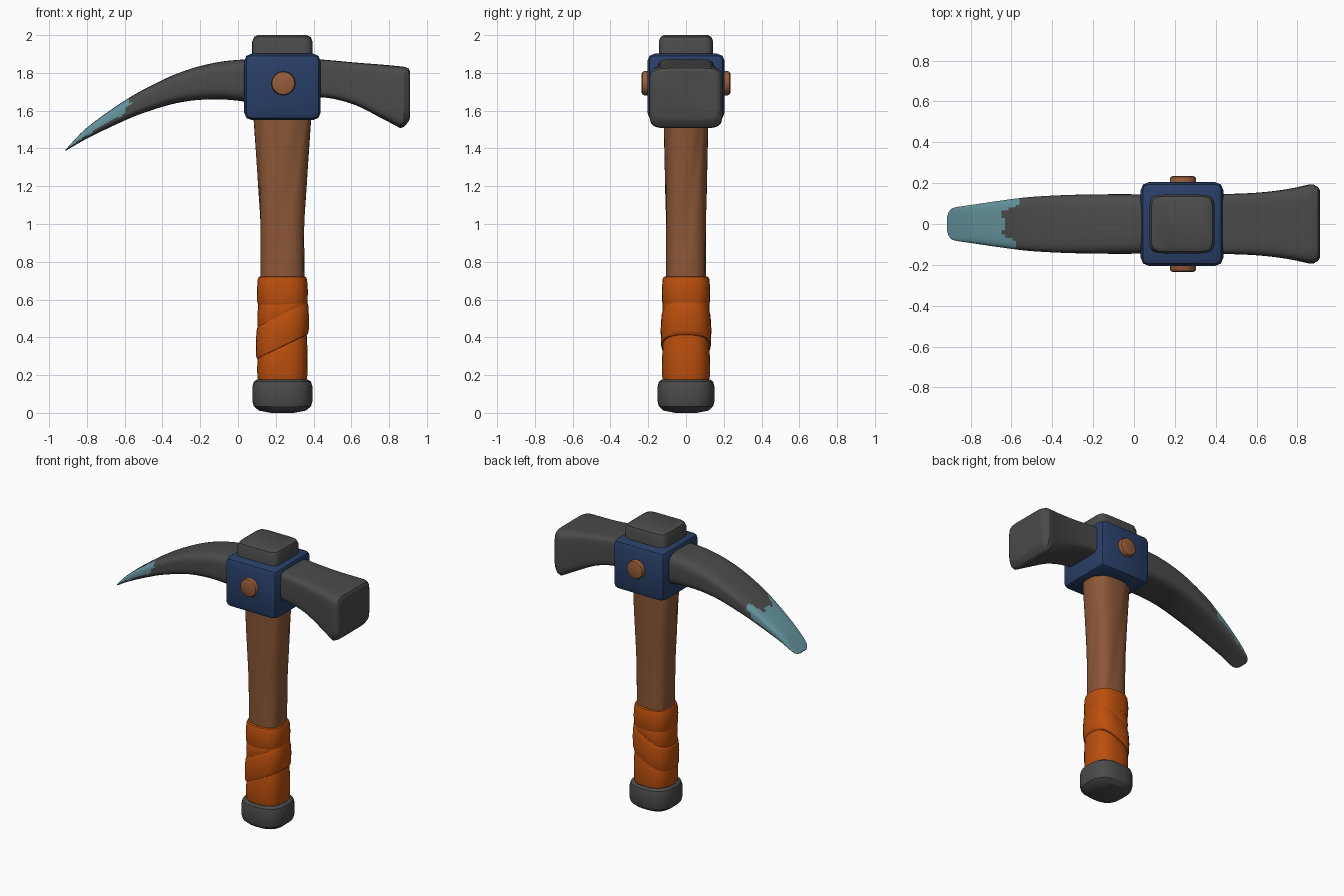
import bpy, bmesh, math
from mathutils import Vector, Matrix

cube = bpy.data.objects.get("Cube")
if cube:
    bpy.data.objects.remove(cube, do_unlink=True)

CX = 0.235  # handle axis


def material(name, rgb):
    m = bpy.data.materials.new(name)
    m.use_nodes = True
    m.diffuse_color = (*rgb, 1)
    m.node_tree.nodes["Principled BSDF"].inputs["Base Color"].default_value = (*rgb, 1)
    return m


IRON = material("dark iron", (0.07, 0.07, 0.07))
TEAL = material("pale teal edge", (0.13, 0.30, 0.345))
BLUE = material("navy blue", (0.022, 0.05, 0.14))
WOOD = material("brown wood", (0.26, 0.095, 0.038))
PEG = material("peg wood", (0.31, 0.11, 0.042))
WRAP = material("orange leather", (0.50, 0.078, 0.004))


def finish(name, bm, mats, angle=35, rule=None):
    bmesh.ops.recalc_face_normals(bm, faces=bm.faces)
    if rule:
        for f in bm.faces:
            f.material_index = int(rule(f.calc_center_median(), f.normal))
    me = bpy.data.meshes.new(name)
    bm.to_mesh(me)
    bm.free()
    ob = bpy.data.objects.new(name, me)
    bpy.context.collection.objects.link(ob)
    for m in mats:
        me.materials.append(m)
    bpy.ops.object.select_all(action="DESELECT")
    ob.select_set(True)
    bpy.context.view_layer.objects.active = ob
    bpy.ops.object.shade_smooth_by_angle(angle=math.radians(angle))
    return ob


def rounded(n, p):
    """Unit rounded-square outline; a higher p is squarer."""
    out = []
    for i in range(n):
        a = math.tau * (i + 0.5) / n
        c, s = math.cos(a), math.sin(a)
        out.append((math.copysign(abs(c) ** (2 / p), c), math.copysign(abs(s) ** (2 / p), s)))
    return out


def ring_x(x, lo, hi, half, p=4, n=32):
    mid, h = (lo + hi) / 2, (hi - lo) / 2
    return [Vector((x, half * u, mid + h * v)) for u, v in rounded(n, p)]


def ring_z(z, hx, hy, p=2.6, n=32, tilt=0):
    return [Vector((CX + hx * u, hy * v, z + tilt * hx * u)) for u, v in rounded(n, p)]


def loft(rings):
    bm = bmesh.new()
    vs = [[bm.verts.new(co) for co in r] for r in rings]
    n = len(vs[0])
    for a, b in zip(vs, vs[1:]):
        for i in range(n):
            j = (i + 1) % n
            bm.faces.new((a[i], a[j], b[j], b[i]))
    bm.faces.new(vs[0])
    bm.faces.new(vs[-1])
    return bm


def spline(keys, steps):
    """Smooth interpolation through rows of numbers."""
    out = []
    for i in range(len(keys) - 1):
        p0, p1, p2, p3 = (keys[max(0, min(len(keys) - 1, i + k))] for k in (-1, 0, 1, 2))
        for s in range(steps):
            t = s / steps
            out.append([0.5 * (2 * b + (c - a) * t + (2 * a - 5 * b + 4 * c - d) * t * t
                               + (3 * b - a - 3 * c + d) * t ** 3)
                        for a, b, c, d in zip(p0, p1, p2, p3)])
    return out + [list(keys[-1])]


# Curved pick blade: x, bottom, top, half width
pick = spline([(0.1, 1.64, 1.875, 0.145), (-0.1, 1.66, 1.858, 0.146), (-0.3, 1.645, 1.805, 0.143),
               (-0.5, 1.588, 1.712, 0.133), (-0.65, 1.525, 1.62, 0.115),
               (-0.8, 1.452, 1.51, 0.093), (-0.88, 1.407, 1.43, 0.08),
               (-0.905, 1.392, 1.402, 0.062), (-0.915, 1.388, 1.393, 0.035)], 8)


def worn_tip(c, normal):
    row = min(pick, key=lambda r: abs(r[0] - c.x))
    height = (c.z - row[1]) / (row[2] - row[1])
    edge = -0.65 + 0.11 * (c.y / 0.13) ** 2 + 0.02 * math.sin(70 * c.y + 1)
    return c.x < edge and height > 0.3 + max(0, (c.x + 0.62) * 6)


finish("pick_blade", loft([ring_x(*r, n=48) for r in pick]), [IRON, TEAL], 40, worn_tip)

# Flared hammer head with a chamfered striking face
hammer = spline([(0.35, 1.672, 1.878, 0.148), (0.48, 1.667, 1.868, 0.148), (0.62, 1.63, 1.855, 0.155),
                 (0.75, 1.565, 1.845, 0.171), (0.86, 1.507, 1.835, 0.194)], 4)
hammer += [(0.88, 1.515, 1.832, 0.194), (0.902, 1.54, 1.825, 0.18), (0.91, 1.56, 1.81, 0.167)]
finish("hammer_head", loft([ring_x(*r, p=7) for r in hammer]), [IRON], 25)

# Socket block, with worn upper front corners
bm = bmesh.new()
bmesh.ops.create_cube(bm, size=1, matrix=Matrix.Translation((CX, 0, 1.726))
                      @ Matrix.Diagonal((0.405, 0.41, 0.352, 1)))
bmesh.ops.bevel(bm, geom=bm.edges[:], offset=0.04, segments=2, affect="EDGES", profile=0.5)
finish("socket_block", bm, [BLUE, TEAL], 30,
       lambda c, n: c.y < 0 and min(abs(n.x), abs(n.y), n.z) > 0.45)

# Top cap
finish("top_cap", loft([ring_z(z, h, h * 0.9, 7) for z, h in
                        ((1.86, 0.16), (1.965, 0.16), (1.99, 0.15), (2.0, 0.13))]), [IRON], 30)

# Peg running through the block
bm = bmesh.new()
bmesh.ops.create_cone(bm, cap_ends=True, segments=16, radius1=0.064, radius2=0.064, depth=0.47,
                      matrix=Matrix.Translation((CX + 0.005, 0, 1.745)) @ Matrix.Rotation(math.pi / 2, 4, "X"))
rims = [e for e in bm.edges if any(len(f.verts) > 4 for f in e.link_faces)]
bmesh.ops.bevel(bm, geom=rims, offset=0.014, segments=2, affect="EDGES", profile=0.5)
finish("cross_peg", bm, [PEG])

# Wooden handle with shallow twisted grain
rings = []
for z, hx, hy in spline([(0.1, 0.115, 0.105), (0.7, 0.117, 0.106), (1.0, 0.119, 0.108),
                         (1.25, 0.132, 0.112), (1.6, 0.156, 0.12)], 8):
    ring = ring_z(z, hx, hy, 2.7, 40)
    for i, co in enumerate(ring):
        a = math.tau * i / 40
        k = 1 - 0.045 * max(0, math.sin(4 * a - 4.5 * z)) ** 4
        co.x = CX + (co.x - CX) * k
        co.y *= k
    rings.append(ring)
finish("handle", loft(rings), [WOOD], 40)

# Leather grip: overlapping bands, each (low, low tilt, high, high tilt, size)
bands = [(0.572, 0, 0.722, 0, 0.134), (0.505, 0.5, 0.60, 0, 0.131),
         (0.35, 0.48, 0.525, 0.5, 0.14), (0.17, 0, 0.375, 0.48, 0.133)]
for i, (lo, tlo, hi, thi, r) in enumerate(bands):
    rings = []
    for t, k in ((0, 0.9), (0.02, 0.97), (0.12, 1), (0.5, 1.01), (0.88, 0.98), (0.98, 0.94), (1, 0.88)):
        rings.append(ring_z(lo + (hi - lo) * t, r * k, r * k * 0.95, 2.6,
                            tilt=tlo + (thi - tlo) * t))
    finish(f"grip_band_{i + 1}", loft(rings), [WRAP], 40)

# Pommel with a slightly domed base
finish("pommel", loft([ring_z(z, h, h * 0.95, 2.7) for z, h in
                       ((0, 0.06), (0.012, 0.125), (0.035, 0.152), (0.06, 0.159), (0.14, 0.159),
                        (0.165, 0.152), (0.177, 0.135))]), [IRON], 30)
